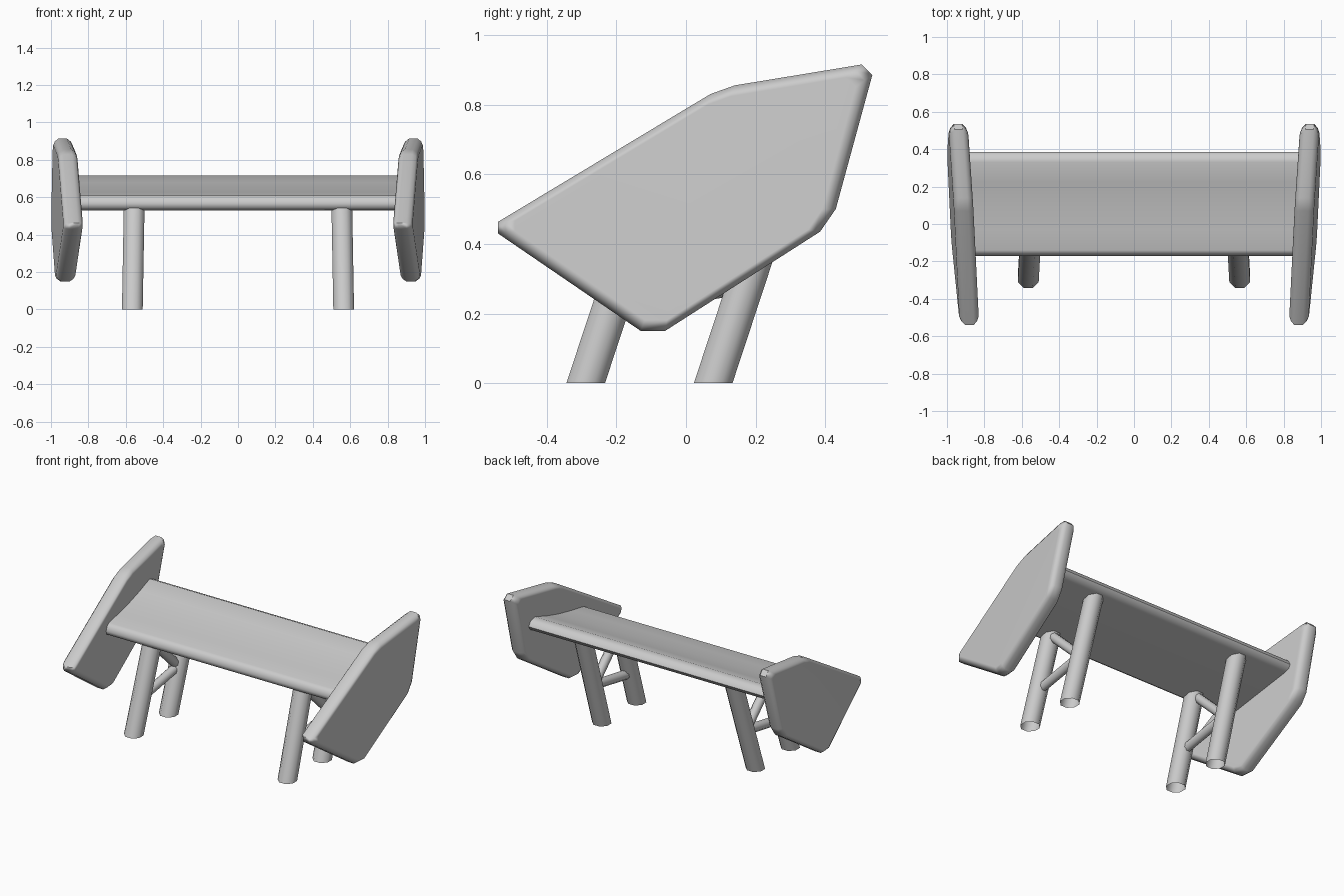
import bpy
import bmesh
import math
from mathutils import Vector

cube = bpy.data.objects.get("Cube")
if cube:
    bpy.data.objects.remove(cube, do_unlink=True)

GREY = (0.6, 0.6, 0.6, 1)
grey = bpy.data.materials.new("plain grey")
grey.use_nodes = True
grey.diffuse_color = GREY
grey.node_tree.nodes["Principled BSDF"].inputs["Base Color"].default_value = GREY


def finish(name, bm, angle):
    """Turn a bmesh into a smooth-shaded object."""
    bmesh.ops.recalc_face_normals(bm, faces=bm.faces)
    mesh = bpy.data.meshes.new(name)
    bm.to_mesh(mesh)
    bm.free()
    mesh.materials.append(grey)
    obj = bpy.data.objects.new(name, mesh)
    bpy.context.collection.objects.link(obj)
    bpy.ops.object.select_all(action='DESELECT')
    obj.select_set(True)
    bpy.context.view_layer.objects.active = obj
    bpy.ops.object.shade_smooth_by_angle(angle=math.radians(angle))
    weighted = obj.modifiers.new("Weighted normals", 'WEIGHTED_NORMAL')
    weighted.keep_sharp = True
    return obj


def loft(rings, capped=True):
    """Bridge equal rings of points into a skin."""
    bm = bmesh.new()
    loops = [[bm.verts.new(p) for p in ring] for ring in rings]
    n = len(loops[0])
    for a, b in zip(loops, loops[1:]):
        for i in range(n):
            j = (i + 1) % n
            bm.faces.new((a[i], a[j], b[j], b[i]))
    if capped:
        bm.faces.new(loops[0])
        bm.faces.new(loops[-1])
    return bm


def level_ring(centre, radius):
    """Octagon lying level, for legs cut flat at the floor."""
    c = Vector(centre)
    return [c + Vector((math.cos(a), math.sin(a), 0)) * radius
            for a in (math.tau * (i + 0.5) / 8 for i in range(8))]


def brace_ring(centre, direction, radius):
    """Octagon across the direction of a brace."""
    turn = Vector(direction).to_track_quat('Z', 'X')
    return [turn @ p + Vector(centre) for p in level_ring((0, 0, 0), radius)]


# Wing blade: rounded edges and a gently hollow top
wing_profile = [(-.14, .612), (-.162, .595), (-.172, .568), (-.165, .543), (-.14, .53),
                (.34, .632), (.372, .644), (.386, .668), (.372, .697), (.33, .715),
                (.22, .68), (.1, .65), (-.03, .627)]
finish("wing_blade", loft([[(x, y, z) for y, z in wing_profile] for x in (-.91, .91)]), 50)

# End plates: bevelled, toed-in slabs
plate_outline = [(-.54, .463), (-.54, .43), (-.13, .15), (-.06, .15), (.385, .435),
                 (.43, .50), (.535, .885), (.505, .915), (.14, .855), (.07, .83)]


def plate_ring(side, offset, scale):
    ring = []
    for y, z in plate_outline:
        y, z = y * scale, .5 + (z - .5) * scale
        ring.append((side * (.938 + .074 * y - .041 * z + offset), y, z))
    return ring


for side, label in ((1, "left"), (-1, "right")):
    rings = [plate_ring(side, d, s) for d, s in
             ((-.052, .91), (-.042, .96), (-.022, 1), (.022, 1), (.042, .96), (.052, .91))]
    finish(label + "_end_plate", loft(rings), 50)

    # Raked open-ended legs
    for part, y, top in (("front", -.288, .57), ("rear", .078, .655)):
        rings = [level_ring((side * (.565 - .018 * z), y + .33 * z, z), .06) for z in (0, top)]
        finish(f"{label}_{part}_leg", loft(rings, capped=False), 50)

    # Braces meeting at the middle of the rear leg
    joint = Vector((side * .56, .17, .285))
    for part, y, z in (("lower", -.23, .215), ("upper", -.1, .545)):
        end = Vector((side * .56, y, z))
        rings = [brace_ring(p, end - joint, .03) for p in (joint, end)]
        finish(f"{label}_{part}_brace", loft(rings), 50)
